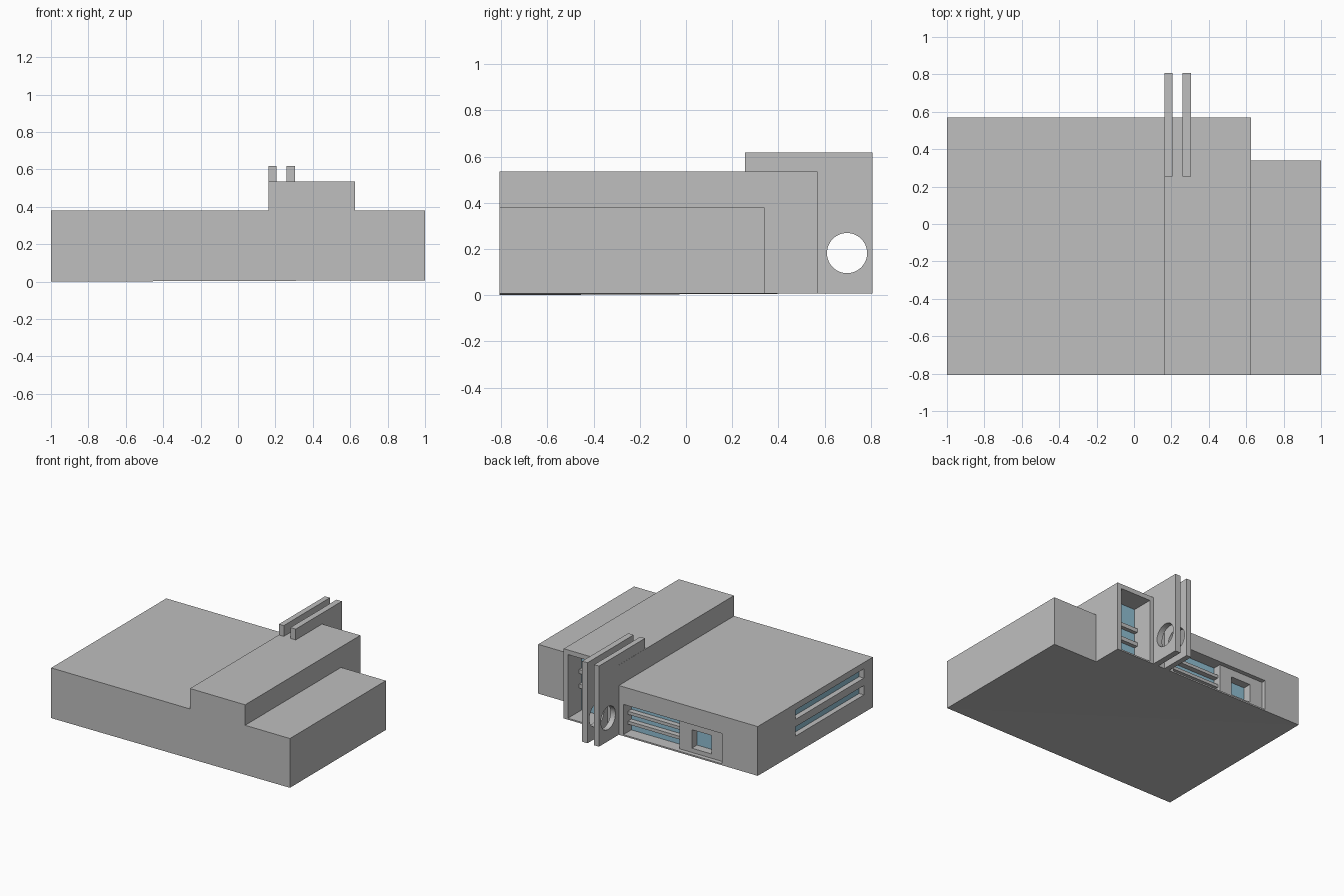
import bpy
import bmesh
from mathutils import Matrix

if "Cube" in bpy.data.objects:
    bpy.data.objects.remove(bpy.data.objects["Cube"], do_unlink=True)


def material(name, rgb):
    m = bpy.data.materials.new(name)
    m.use_nodes = True
    m.diffuse_color = (*rgb, 1)
    m.node_tree.nodes["Principled BSDF"].inputs["Base Color"].default_value = (*rgb, 1)
    return m


WALL = material("grey wall", (0.52, 0.52, 0.52))
GLASS = material("blue glass", (0.28, 0.52, 0.65))
FRONT, BACK, BASE = -0.807, 0.57, 0.007
LOW, TALL = 0.38, 0.535


def finish(name, bm, mat):
    mesh = bpy.data.meshes.new(name)
    bm.to_mesh(mesh)
    bm.free()
    mesh.materials.append(mat)
    obj = bpy.data.objects.new(name, mesh)
    bpy.context.collection.objects.link(obj)
    return obj


def box(name, x, y, z, mat=WALL):
    """Box given as (low, high) ranges on each axis."""
    bm = bmesh.new()
    bmesh.ops.create_cube(bm, size=1)
    for v in bm.verts:
        v.co = [r[0] if c < 0 else r[1] for c, r in zip(v.co, (x, y, z))]
    return finish(name, bm, mat)


def cut(obj, cutter):
    mod = obj.modifiers.new("cut", "BOOLEAN")
    mod.operation = "DIFFERENCE"
    mod.solver = "EXACT"
    mod.object = cutter
    bpy.context.view_layer.objects.active = obj
    bpy.ops.object.modifier_apply(modifier=mod.name)
    bpy.data.objects.remove(cutter, do_unlink=True)


# Three main volumes
main = box("main_hall", (-1, 0.163), (FRONT, BACK), (BASE, LOW))
tower = box("raised_hall", (0.163, 0.625), (FRONT, BACK), (BASE, TALL))
box("side_wing", (0.625, 1), (FRONT, 0.34), (BASE, LOW))

# Slightly sloping underside
bm = bmesh.new()
corners = [(-1, FRONT, 0), (-1, FRONT, BASE), (1, FRONT, BASE), (-1, BACK, BASE)]
bmesh.ops.convex_hull(bm, input=[bm.verts.new(c) for c in corners])
finish("base_wedge", bm, WALL)

# Rear terrace recess with glazing and rails
cut(main, box("cutter", (-0.7, 0.125), (0.47, 0.7), (0.018, 0.247)))
box("terrace_glass", (-0.32, 0.125), (0.469, 0.475), (0.018, 0.247), GLASS)
for i, z in enumerate((0.088, 0.162)):
    box(f"terrace_rail_{i + 1}", (-0.32, 0.125), (0.475, 0.515), (z - 0.012, z + 0.012))

# Solid panel with a deep-set window
panel = box("entrance_panel", (-0.7, -0.32), (0.47, 0.537), (0.018, 0.247))
cut(panel, box("cutter", (-0.59, -0.425), (0.4, 0.7), (0.05, 0.19)))
box("entrance_glass", (-0.59, -0.425), (0.469, 0.475), (0.05, 0.19), GLASS)

# Tall rear recess of the raised hall
cut(tower, box("cutter", (0.335, 0.59), (0.4, 0.7), (0.018, 0.5)))
box("tall_glass", (0.335, 0.59), (0.399, 0.405), (0.018, 0.5), GLASS)
for i, z in enumerate((0.21, 0.32)):
    box(f"tall_rail_{i + 1}", (0.335, 0.59), (0.405, 0.435), (z - 0.015, z + 0.015))

# Two long slit windows on the outer side
for i, z in enumerate((0.135, 0.262)):
    cut(main, box("cutter", (-1.1, -0.955), (-0.7, 0.12), (z, z + 0.07)))
    box(f"slit_glass_{i + 1}", (-0.96, -0.954), (-0.7, 0.12), (z, z + 0.07), GLASS)

# Twin fin walls with a round opening
for i, (x0, x1) in enumerate(((0.164, 0.205), (0.26, 0.305))):
    fin = box(f"fin_wall_{i + 1}", (x0, x1), (0.255, 0.807), (BASE, 0.617))
    bm = bmesh.new()
    place = Matrix.Translation((x0, 0.697, 0.182)) @ Matrix.Rotation(1.5708, 4, "Y")
    bmesh.ops.create_cone(bm, cap_ends=True, segments=48, radius1=0.087,
                          radius2=0.087, depth=0.3, matrix=place)
    cut(fin, finish("cutter", bm, WALL))
